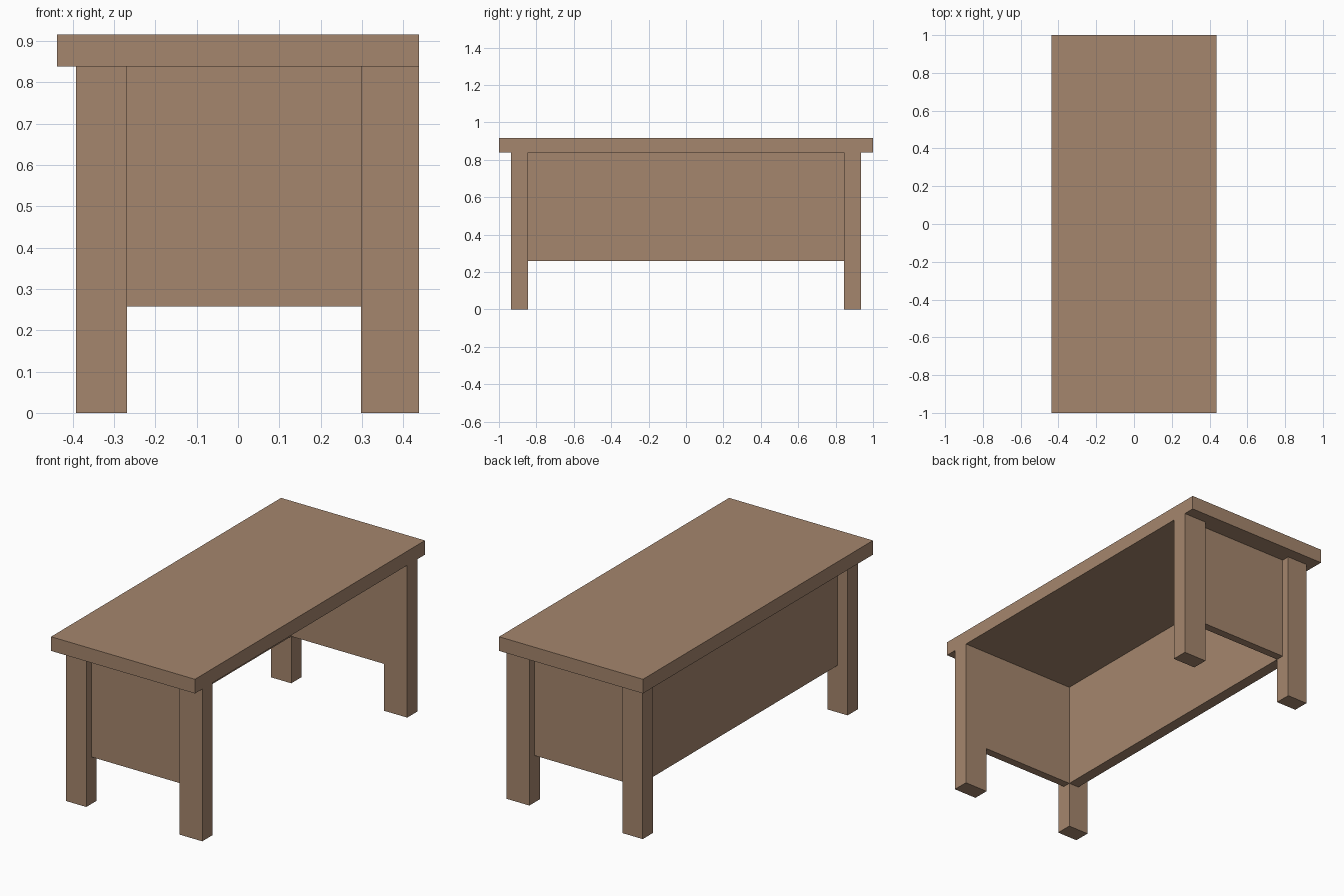
import bpy

cube = bpy.data.objects.get("Cube")
if cube:
    bpy.data.objects.remove(cube, do_unlink=True)

# One flat wood colour
wood = bpy.data.materials.new("brown_wood")
wood.use_nodes = True
colour = (0.376, 0.238, 0.153, 1)
wood.diffuse_color = colour
wood.node_tree.nodes["Principled BSDF"].inputs["Base Color"].default_value = colour


def box(name, x, y, z):
    """Box spanning the given (low, high) ranges."""
    spans = (x, y, z)
    bpy.ops.mesh.primitive_cube_add(size=1, location=[(a + b) / 2 for a, b in spans])
    obj = bpy.context.object
    obj.name = name
    obj.scale = [b - a for a, b in spans]
    bpy.ops.object.transform_apply(location=False, rotation=False, scale=True)
    obj.data.materials.append(wood)
    return obj


def span(side, inner, outer):
    """Mirror a range to the given side of the centre."""
    return tuple(sorted((side * inner, side * outer)))


HALF_WIDTH = 0.438
TOP_LOW, TOP_HIGH = 0.838, 0.916
PANEL_LOW = 0.258
LEG_IN, LEG_MID, LEG_OUT = 0.846, 0.891, 0.936
CLOSED_LEG = (-0.392, -0.268)
OPEN_LEG = (0.298, HALF_WIDTH)
panel_z = (PANEL_LOW, TOP_LOW)

# Desk top, flush with the legs on the open side
box("desk_top", (-HALF_WIDTH, HALF_WIDTH), (-1, 1), (TOP_LOW, TOP_HIGH))

# Legs and end panels, the panels flush with the inner leg faces
for end, side in (("front", -1), ("back", 1)):
    for label, leg_x in (("right", CLOSED_LEG), ("left", OPEN_LEG)):
        box(f"{end}_{label}_leg", leg_x, span(side, LEG_IN, LEG_OUT), (0, TOP_LOW))
    box(f"{end}_end_panel", (CLOSED_LEG[1], OPEN_LEG[0]),
        span(side, LEG_IN, LEG_MID), panel_z)

# Long panel closing the right side
box("long_side_panel", (sum(CLOSED_LEG) / 2, CLOSED_LEG[1]), (-LEG_IN, LEG_IN), panel_z)
